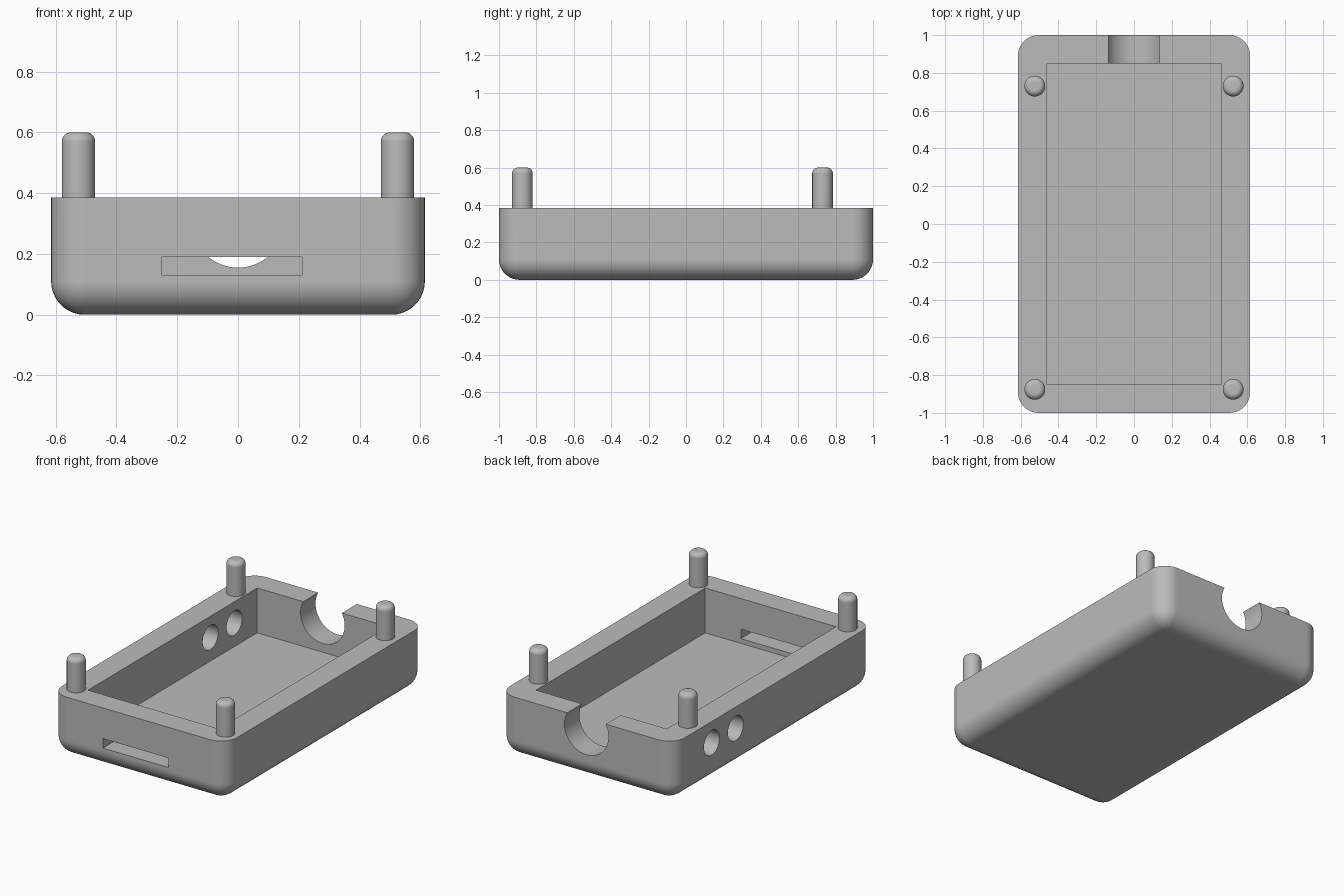
import bpy
import bmesh
from math import radians
from mathutils import Matrix, Vector

cube = bpy.data.objects.get("Cube")
if cube:
    bpy.data.objects.remove(cube, do_unlink=True)

HALF_X, TOP, ROUND = 0.615, 0.385, 0.11
FLOOR = 0.1

grey = bpy.data.materials.new("plain_grey")
grey.use_nodes = True
colour = (0.5, 0.5, 0.5, 1)
grey.diffuse_color = colour
grey.node_tree.nodes["Principled BSDF"].inputs["Base Color"].default_value = colour


def make_object(name, bm):
    mesh = bpy.data.meshes.new(name)
    bm.normal_update()
    bm.to_mesh(mesh)
    bm.free()
    mesh.materials.append(grey)
    obj = bpy.data.objects.new(name, mesh)
    bpy.context.collection.objects.link(obj)
    return obj


def box(low, high):
    low, high = Vector(low), Vector(high)
    bm = bmesh.new()
    bmesh.ops.create_cube(bm, size=1, matrix=Matrix.Translation((low + high) / 2)
                          @ Matrix.Diagonal((high - low).to_4d()))
    return bm


def cylinder(centre, radius, depth, axis="Z", sides=48):
    turn = {"X": Matrix.Rotation(radians(90), 4, "Y"),
            "Y": Matrix.Rotation(radians(90), 4, "X"),
            "Z": Matrix.Identity(4)}[axis]
    bm = bmesh.new()
    bmesh.ops.create_cone(bm, cap_ends=True, segments=sides, radius1=radius,
                          radius2=radius, depth=depth,
                          matrix=Matrix.Translation(centre) @ turn)
    return bm


def round_edges(bm, edges, radius, segments):
    bmesh.ops.bevel(bm, geom=edges, offset=radius, segments=segments,
                    profile=0.5, affect="EDGES", clamp_overlap=True)


def select_only(obj):
    bpy.ops.object.select_all(action="DESELECT")
    obj.select_set(True)
    bpy.context.view_layer.objects.active = obj


def smooth(obj):
    select_only(obj)
    bpy.ops.object.shade_smooth_by_angle(angle=radians(30))
    weighted = obj.modifiers.new("flat_face_normals", "WEIGHTED_NORMAL")
    weighted.keep_sharp = True


# Tray body: every edge rounded except the open rim
bm = box((-HALF_X, -1, 0), (HALF_X, 1, TOP))
soft = [e for e in bm.edges if min(v.co.z for v in e.verts) < TOP / 2]
round_edges(bm, soft, ROUND, 10)
tray = make_object("tray", bm)

# Cavity, front slot, back cable notch and two side holes
cutters = [
    make_object("cavity_cutter", box((-0.46, -0.85, FLOOR), (0.46, 0.85, 0.6))),
    make_object("slot_cutter", box((-0.25, -1.1, 0.13), (0.21, -0.8, 0.19))),
    make_object("notch_cutter", cylinder((0, 0.95, 0.31), 0.155, 0.3, "Y", 64)),
]
for y in (0.38, 0.62):
    cutters.append(make_object("side_hole_cutter",
                               cylinder((-0.55, y, 0.25), 0.078, 0.3, "X")))
for cutter in cutters:
    cutter.hide_render = True
    cut = tray.modifiers.new("cut", "BOOLEAN")
    cut.operation = "DIFFERENCE"
    cut.solver = "EXACT"
    cut.object = cutter
    select_only(tray)
    bpy.ops.object.modifier_apply(modifier=cut.name)
    bpy.data.objects.remove(cutter, do_unlink=True)
smooth(tray)

# Corner pegs with rounded tips
for end, y in (("front", -0.875), ("back", 0.73)):
    for side, x in (("right", -0.525), ("left", 0.525)):
        bottom, tip = TOP - 0.02, 0.6
        bm = cylinder((x, y, (bottom + tip) / 2), 0.055, tip - bottom, sides=40)
        rim = [e for e in bm.edges if all(v.co.z > tip - 0.01 for v in e.verts)]
        round_edges(bm, rim, 0.03, 6)
        smooth(make_object(f"{end}_{side}_peg", bm))
